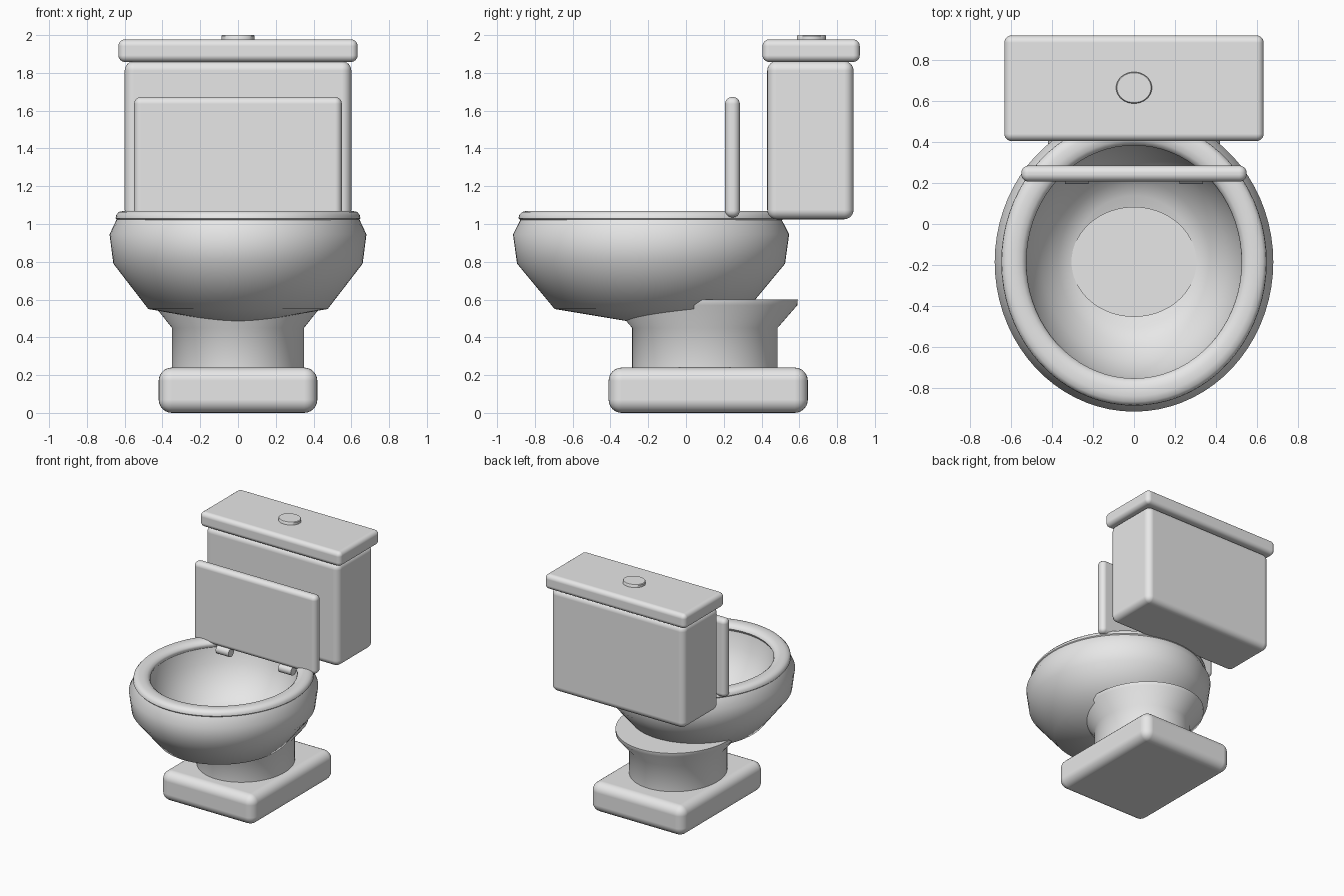
import bpy, bmesh, math

cube = bpy.data.objects.get("Cube")
if cube:
    bpy.data.objects.remove(cube, do_unlink=True)

ceramic = bpy.data.materials.new("pale_grey_ceramic")
ceramic.use_nodes = True
ceramic.diffuse_color = (0.8, 0.8, 0.8, 1)
ceramic.node_tree.nodes["Principled BSDF"].inputs["Base Color"].default_value = (0.8, 0.8, 0.8, 1)


def add_object(name, bm):
    """Turn a bmesh into a named ceramic object."""
    bmesh.ops.recalc_face_normals(bm, faces=bm.faces[:])
    mesh = bpy.data.meshes.new(name)
    bm.to_mesh(mesh)
    bm.free()
    mesh.materials.append(ceramic)
    obj = bpy.data.objects.new(name, mesh)
    bpy.context.collection.objects.link(obj)
    return obj


def smooth(obj, degrees):
    bpy.ops.object.select_all(action='DESELECT')
    obj.select_set(True)
    bpy.context.view_layer.objects.active = obj
    bpy.ops.object.shade_smooth_by_angle(angle=math.radians(degrees))


def rounded_box(name, x, y, z, radius):
    """Box between (low, high) limits on each axis, with rounded edges."""
    bm = bmesh.new()
    bmesh.ops.create_cube(bm, size=1)
    for v in bm.verts:
        v.co = [(lo + hi) / 2 + c * (hi - lo) for c, (lo, hi) in zip(v.co, (x, y, z))]
    for f in bm.faces:
        f.smooth = True
    obj = add_object(name, bm)
    bevel = obj.modifiers.new("rounded_edges", 'BEVEL')
    bevel.width = radius
    bevel.segments = 6
    bevel.limit_method = 'NONE'
    bevel.harden_normals = True
    return obj


def lathe(name, profile, centre_y, stretch, closed=False, steps=72, angle=50):
    """Spin an (x radius, z) profile into an oval form, longer along y by stretch."""
    bm = bmesh.new()
    rings = []
    for r, z in profile:
        if r == 0:
            rings.append([bm.verts.new((0, centre_y, z))] * steps)
            continue
        turns = [2 * math.pi * i / steps for i in range(steps)]
        rings.append([bm.verts.new((r * math.cos(t), centre_y + r * stretch * math.sin(t), z))
                      for t in turns])
    pairs = list(zip(rings, rings[1:]))
    if closed:
        pairs.append((rings[-1], rings[0]))
    for a, b in pairs:
        for i in range(steps):
            j = (i + 1) % steps
            corners = list(dict.fromkeys((a[i], a[j], b[j], b[i])))
            bm.faces.new(corners)
    obj = add_object(name, bm)
    smooth(obj, angle)
    return obj


# Foot and pedestal
rounded_box("base", (-0.42, 0.42), (-0.41, 0.645), (0, 0.24), 0.07)
lathe("pedestal", [(0, 0.2), (0.35, 0.2), (0.35, 0.45), (0.445, 0.57), (0.447, 0.6), (0, 0.6)],
      0.1, 1.1)

# Bowl: outer wall up from the underside, over the lip and down the inside
BOWL_Y = -0.185
lathe("bowl", [(0, 0.465), (0.475, 0.55), (0.66, 0.79), (0.68, 0.945), (0.64, 1.03),
               (0.54, 1.03), (0.515, 0.9), (0.45, 0.78), (0.37, 0.69), (0.3, 0.645), (0, 0.61)],
      BOWL_Y, 1.075)
lathe("bowl_water", [(0, 0.64), (0.305, 0.64), (0.305, 0.652), (0, 0.652)], BOWL_Y, 0.88)

# Seat ring
lathe("seat_ring", [(0.635, 1.015), (0.648, 1.03), (0.645, 1.048), (0.63, 1.064), (0.605, 1.07),
                    (0.575, 1.07), (0.548, 1.064), (0.531, 1.05), (0.525, 1.035), (0.535, 1.015)],
      BOWL_Y, 1.083, closed=True)

# Raised seat cover and its hinges
rounded_box("seat_cover", (-0.55, 0.55), (0.207, 0.285), (1.035, 1.672), 0.036)
for side, x in (("left", 0.28), ("right", -0.28)):
    bm = bmesh.new()
    bmesh.ops.create_cone(bm, cap_ends=True, segments=24, radius1=0.035, radius2=0.035, depth=0.115)
    for v in bm.verts:
        v.co = (x + v.co.z, 0.23 + v.co.y, 1.01 + v.co.x)
    smooth(add_object(side + "_hinge", bm), 40)

# Water tank, its lid and the flush button
rounded_box("tank", (-0.6, 0.6), (0.43, 0.887), (1.025, 1.862), 0.05)
rounded_box("tank_lid", (-0.633, 0.633), (0.405, 0.92), (1.858, 1.977), 0.035)
lathe("flush_button", [(0, 1.95), (0.0875, 1.95), (0.0875, 1.995), (0.083, 2), (0, 2)],
      0.665, 0.88, steps=48, angle=40)
